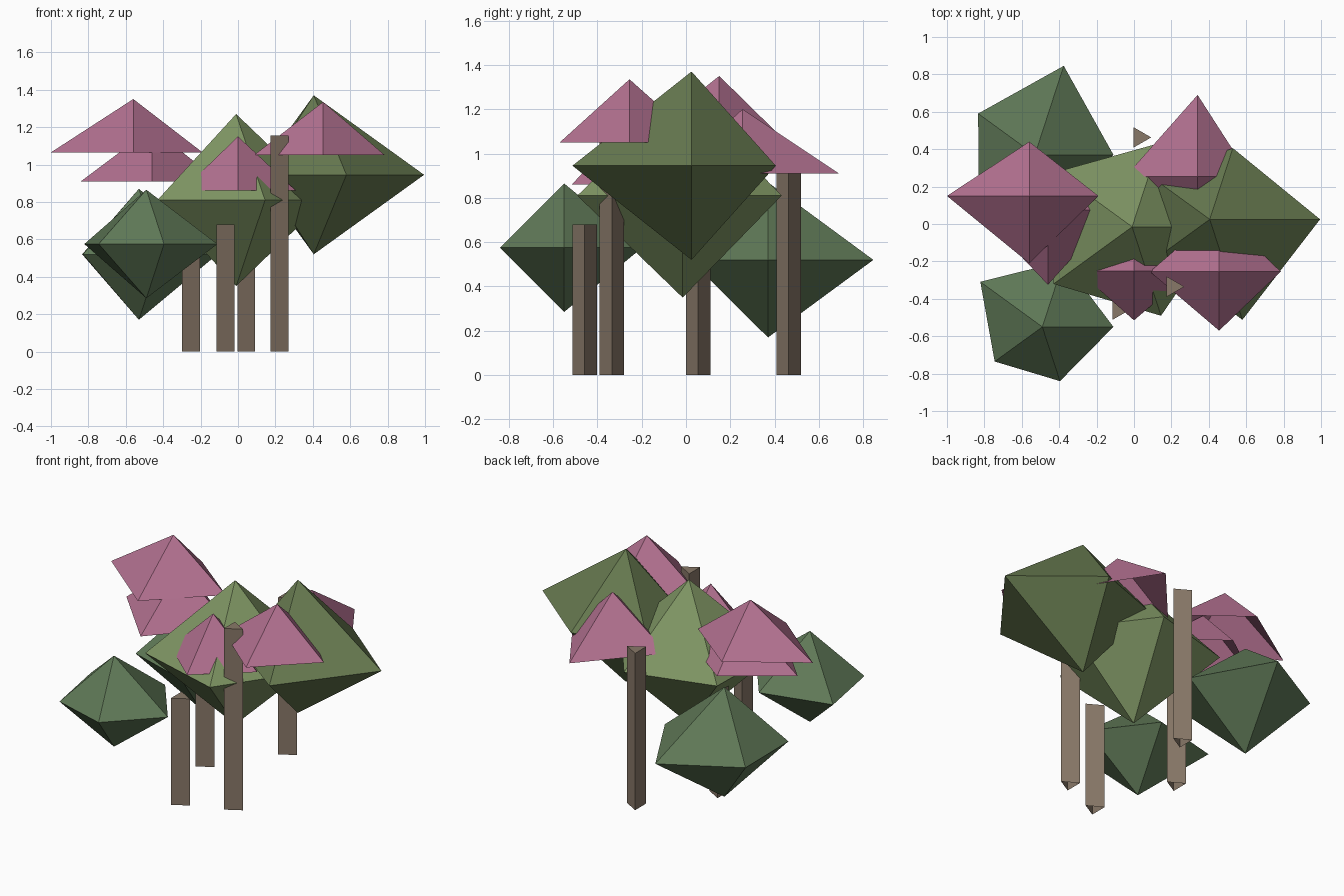
import bpy, bmesh
from math import cos, sin, tau

if "Cube" in bpy.data.objects:
    bpy.data.objects.remove(bpy.data.objects["Cube"])


def material(name, rgb):
    m = bpy.data.materials.new(name)
    m.diffuse_color = (*rgb, 1)
    m.use_nodes = True
    m.node_tree.nodes["Principled BSDF"].inputs["Base Color"].default_value = m.diffuse_color
    return m


def make_object(name, bm, mat):
    bmesh.ops.recalc_face_normals(bm, faces=bm.faces)
    mesh = bpy.data.meshes.new(name)
    bm.to_mesh(mesh)
    bm.free()
    mesh.materials.append(mat)
    obj = bpy.data.objects.new(name, mesh)
    bpy.context.collection.objects.link(obj)


def ring(bm, x, y, z, radii):
    n = len(radii)
    return [bm.verts.new((x + r * cos(tau * i / n), y + r * sin(tau * i / n), z))
            for i, r in enumerate(radii)]


def fan(bm, verts, tip):
    for i, v in enumerate(verts):
        bm.faces.new((v, verts[(i + 1) % len(verts)], tip))


def foliage(name, x, y, bottom, top, radii, mat):
    """Uneven five-sided double pyramid."""
    bm = bmesh.new()
    rim = ring(bm, x, y, (bottom + top) / 2, radii)
    for z in (bottom, top):
        fan(bm, rim, bm.verts.new((x, y, z)))
    make_object(name, bm, mat)


def blossom(name, x, y, base, top, radii, mat):
    """Uneven four-sided pyramid, open underneath."""
    bm = bmesh.new()
    rim = ring(bm, x, y, base, radii)
    fan(bm, rim, bm.verts.new((x, y, top)))
    make_object(name, bm, mat)


def stem(name, x, y, height, mat, r=0.064):
    """Upright triangular post, open at the ground."""
    bm = bmesh.new()
    low, high = ring(bm, x, y, 0, [r] * 3), ring(bm, x, y, height, [r] * 3)
    bm.faces.new(high)
    for i in range(3):
        j = (i + 1) % 3
        bm.faces.new((low[i], low[j], high[j], high[i]))
    make_object(name, bm, mat)


bark = material("bark", (0.25, 0.19, 0.14))
pink = material("pink", (0.45, 0.165, 0.28))
light = material("light_green", (0.21, 0.30, 0.125))
mid = material("mid_green", (0.135, 0.195, 0.08))
cool = material("cool_green", (0.115, 0.19, 0.095))

# Leaf clumps, radii at 0, 72, 144, 216, 288 degrees
foliage("foliage_right", 0.405, 0.025, 0.52, 1.37, (0.59, 0.40, 0.38, 0.34, 0.565), mid)
foliage("foliage_centre", -0.01, -0.015, 0.35, 1.27, (0.48, 0.47, 0.50, 0.52, 0.50), light)
foliage("foliage_front_left", -0.49, -0.55, 0.285, 0.865, (0.38, 0.37, 0.41, 0.315, 0.305), cool)
foliage("foliage_back_left", -0.53, 0.37, 0.17, 0.87, (0.42, 0.50, 0.375, 0.37, 0.37), cool)

# Blossom caps, radii at 0, 90, 180, 270 degrees
blossom("blossom_left_upper", -0.56, 0.15, 1.065, 1.35, (0.37, 0.29, 0.44, 0.36), pink)
blossom("blossom_left_lower", -0.46, 0.075, 0.91, 1.195, (0.36, 0.27, 0.38, 0.40), pink)
blossom("blossom_front", 0.0, -0.25, 0.86, 1.15, (0.31, 0.30, 0.30, 0.265), pink)
blossom("blossom_right", 0.455, -0.255, 1.05, 1.335, (0.33, 0.32, 0.37, 0.315), pink)
blossom("blossom_back", 0.34, 0.255, 0.91, 1.20, (0.28, 0.435, 0.385, 0.32), pink)

# Stems
stem("stem_right", 0.205, -0.335, 1.155, bark)
stem("stem_front", -0.083, -0.457, 0.68, bark)
stem("stem_back", 0.028, 0.463, 1.0, bark)
stem("stem_left", -0.268, 0.055, 0.85, bark)
